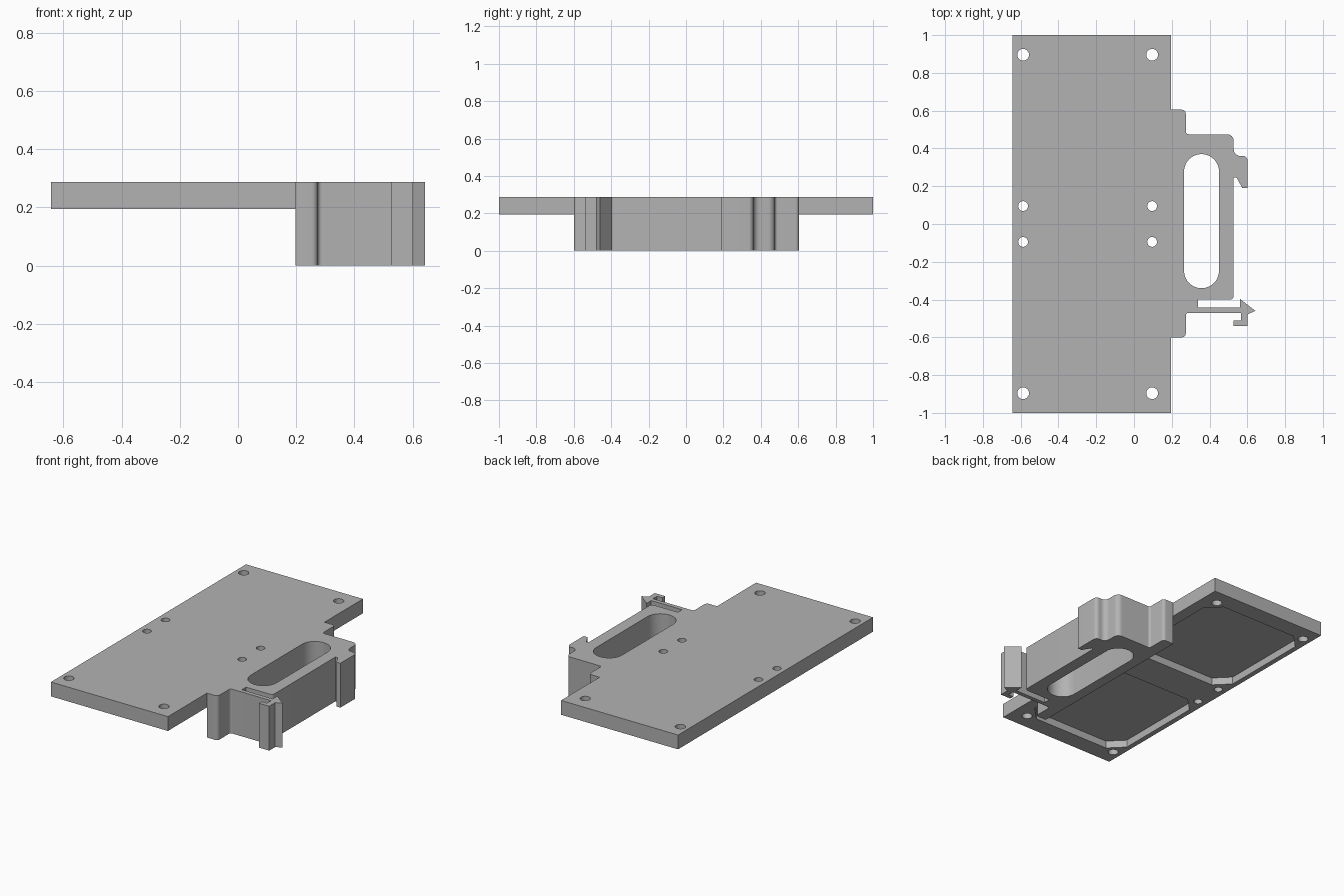
import bpy, bmesh, math
from mathutils import Vector

TOP, UNDER = 0.288, 0.195      # plate top and underside heights
EDGE = 0.197                   # where the plate meets the clip block

old = bpy.data.objects.get("Cube")
if old:
    bpy.data.objects.remove(old, do_unlink=True)

grey = bpy.data.materials.new("plain grey")
grey.use_nodes = True
grey.diffuse_color = (0.45, 0.45, 0.45, 1)
grey.node_tree.nodes["Principled BSDF"].inputs["Base Color"].default_value = grey.diffuse_color


def rounded(points, steps=6):
    """Fillet each corner that carries a radius as its third value."""
    out = []
    for i, p in enumerate(points):
        c = Vector(p[:2])
        r = p[2] if len(p) > 2 else 0
        if not r:
            out.append(c)
            continue
        a = Vector(points[i - 1][:2]) - c
        b = Vector(points[(i + 1) % len(points)][:2]) - c
        half = a.angle(b) / 2
        a.normalize()
        b.normalize()
        start, end = c + a * (r / math.tan(half)), c + b * (r / math.tan(half))
        centre = c + (a + b).normalized() * (r / math.sin(half))
        u, v = start - centre, end - centre
        sweep = u.angle(v)
        for k in range(steps + 1):
            t = k / steps
            out.append(centre + (u * math.sin((1 - t) * sweep) + v * math.sin(t * sweep)) / math.sin(sweep))
    return out


def prism(name, outline, z0, z1):
    """Extrude a flat outline between two heights."""
    bm = bmesh.new()
    face = bm.faces.new([bm.verts.new((p[0], p[1], z0)) for p in outline])
    ext = bmesh.ops.extrude_face_region(bm, geom=[face])
    moved = [g for g in ext["geom"] if isinstance(g, bmesh.types.BMVert)]
    bmesh.ops.translate(bm, verts=moved, vec=(0, 0, z1 - z0))
    bmesh.ops.recalc_face_normals(bm, faces=bm.faces)
    mesh = bpy.data.meshes.new(name)
    bm.to_mesh(mesh)
    bm.free()
    mesh.materials.append(grey)
    ob = bpy.data.objects.new(name, mesh)
    bpy.context.collection.objects.link(ob)
    return ob


def combine(target, other, operation):
    """Apply a boolean and drop the helper."""
    mod = target.modifiers.new(operation, "BOOLEAN")
    mod.operation, mod.object, mod.solver = operation, other, "EXACT"
    bpy.context.view_layer.objects.active = target
    bpy.ops.object.modifier_apply(modifier=mod.name)
    bpy.data.objects.remove(other, do_unlink=True)


def circle(x, y, r, n=24):
    return [(x + r * math.cos(math.tau * k / n), y + r * math.sin(math.tau * k / n)) for k in range(n)]


# Flat plate
plate = prism("mounting_plate", [(-0.643, -1), (EDGE, -1), (EDGE, 1), (-0.643, 1)], UNDER, TOP)

# Clip block: lower spring hook, body and upper catch in one outline
block_outline = [
    (EDGE, -0.6), (0.274, -0.6, 0.02), (0.274, -0.47, 0.015),
    (0.566, -0.47), (0.566, -0.511), (0.528, -0.511), (0.528, -0.54),
    (0.602, -0.54), (0.602, -0.478), (0.643, -0.46), (0.56, -0.396),
    (0.56, -0.443), (0.338, -0.443), (0.338, -0.4),
    (0.528, -0.4, 0.02), (0.528, 0.246), (0.543, 0.246), (0.574, 0.19),
    (0.602, 0.19), (0.602, 0.36, 0.025), (0.528, 0.36, 0.035),
    (0.528, 0.475, 0.035), (0.274, 0.475, 0.015), (0.274, 0.605, 0.02),
    (EDGE, 0.605),
]
block = prism("clip_block", rounded(block_outline), 0, TOP)
combine(plate, block, "UNION")

# Long rounded slot through the block
slot = [(0.265, -0.34, 0.0924), (0.45, -0.34, 0.0924), (0.45, 0.37, 0.0924), (0.265, 0.37, 0.0924)]
combine(plate, prism("slot_cutter", rounded(slot, 10), -0.1, 0.4), "DIFFERENCE")

# Two underside pockets with corners cut back around the screw holes
x0, x1, y0, y1, c = -0.61, 0.12, 0.115, 0.885, 0.09
for side in (-1, 1):
    pocket = [(x0 + c, y0), (x1 - c, y0), (x1, y0 + c), (x1, y1 - c),
              (x1 - c, y1), (x0 + c, y1), (x0, y1 - c), (x0, y0 + c)]
    pocket = [(x, y * side) for x, y in pocket]
    combine(plate, prism("pocket_cutter", pocket, 0.1, 0.243), "DIFFERENCE")

# Screw holes, larger at the plate corners
for x in (-0.587, 0.096):
    for y, r in ((0.896, 0.031), (0.095, 0.026)):
        for side in (-1, 1):
            combine(plate, prism("hole_cutter", circle(x, y * side, r), 0.1, 0.4), "DIFFERENCE")

# Smooth the fillets and bores, keep the edges crisp
bpy.ops.object.select_all(action="DESELECT")
plate.select_set(True)
bpy.context.view_layer.objects.active = plate
bpy.ops.object.shade_smooth_by_angle(angle=math.radians(30))
